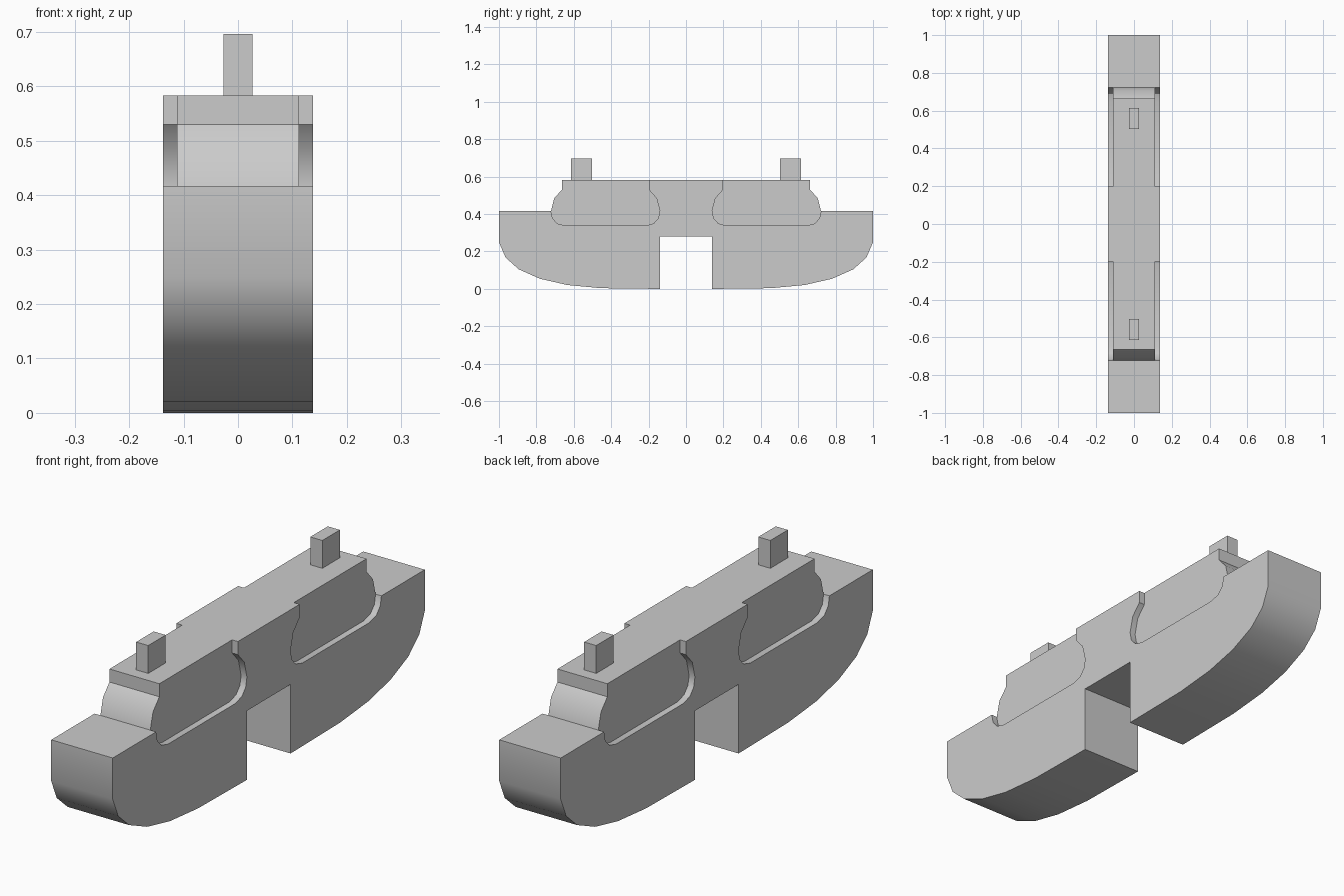
import bpy, bmesh, math

cube = bpy.data.objects.get("Cube")
if cube:
    bpy.data.objects.remove(cube, do_unlink=True)

HALF_WIDTH, CORE_HALF = 0.138, 0.112
TOP, DECK, MID = 0.583, 0.417, 0.431

grey = bpy.data.materials.new("plain grey")
grey.use_nodes = True
colour = (0.6, 0.6, 0.6, 1)
grey.diffuse_color = colour
grey.node_tree.nodes["Principled BSDF"].inputs["Base Color"].default_value = colour


def prism(name, profile, x0, x1):
    """Extrude a (y, z) outline along x."""
    bm = bmesh.new()
    face = bm.faces.new([bm.verts.new((x0, y, z)) for y, z in profile])
    ext = bmesh.ops.extrude_face_region(bm, geom=[face])
    verts = [v for v in ext["geom"] if isinstance(v, bmesh.types.BMVert)]
    bmesh.ops.translate(bm, verts=verts, vec=(x1 - x0, 0, 0))
    bmesh.ops.recalc_face_normals(bm, faces=bm.faces)
    mesh = bpy.data.meshes.new(name)
    bm.to_mesh(mesh)
    bm.free()
    mesh.materials.append(grey)
    ob = bpy.data.objects.new(name, mesh)
    bpy.context.collection.objects.link(ob)
    return ob


def mirrored(points):
    return points + [(-y, z) for y, z in reversed(points)]


# Rounded shoulder of the raised pods, as offsets from the pod centre
shoulder = [(0.233, 0.53), (0.274, 0.484), (0.291, DECK)]
lower = [(0.283, 0.378), (0.258, 0.35), (0.215, 0.338)]

# Body: rocker bottom, central notch, raised middle
half = [(-0.14, 0.28), (-0.14, 0), (-0.455, 0.004), (-0.635, 0.021),
        (-0.78, 0.054), (-0.895, 0.105), (-0.965, 0.168), (-1, 0.25), (-1, DECK)]
half += [(-MID - d, z) for d, z in reversed(shoulder)]
half += [(-MID - 0.233, TOP)]
body = prism("body", mirrored(half), -HALF_WIDTH, HALF_WIDTH)

# Shallow side recesses around both pods
inner = [(0.233, 0.7), (0.233, TOP)] + shoulder + lower
outer = [(-d, z) for d, z in reversed(shoulder[2:] + lower)] + [(-0.37, 0.5), (-0.37, 0.7)]
for end in (-1, 1):
    outline = [(end * (MID - d), z) for d, z in inner + outer]
    for side in (-1, 1):
        cutter = prism("recess_cutter", outline, side * CORE_HALF, side * 0.2)
        cutter.hide_render = True
        mod = body.modifiers.new("recess", "BOOLEAN")
        mod.operation, mod.solver, mod.object = "DIFFERENCE", "EXACT", cutter
        bpy.context.view_layer.objects.active = body
        bpy.ops.object.modifier_apply(modifier=mod.name)
        bpy.data.objects.remove(cutter, do_unlink=True)

# Upright pegs on the top
for name, end in (("front_peg", -1), ("back_peg", 1)):
    outline = [(end * y, z) for y, z in ((0.502, TOP), (0.614, TOP), (0.614, 0.696), (0.502, 0.696))]
    prism(name, outline, -0.027, 0.027)

bpy.ops.object.select_all(action="DESELECT")
body.select_set(True)
bpy.context.view_layer.objects.active = body
bpy.ops.object.shade_smooth_by_angle(angle=math.radians(32))
